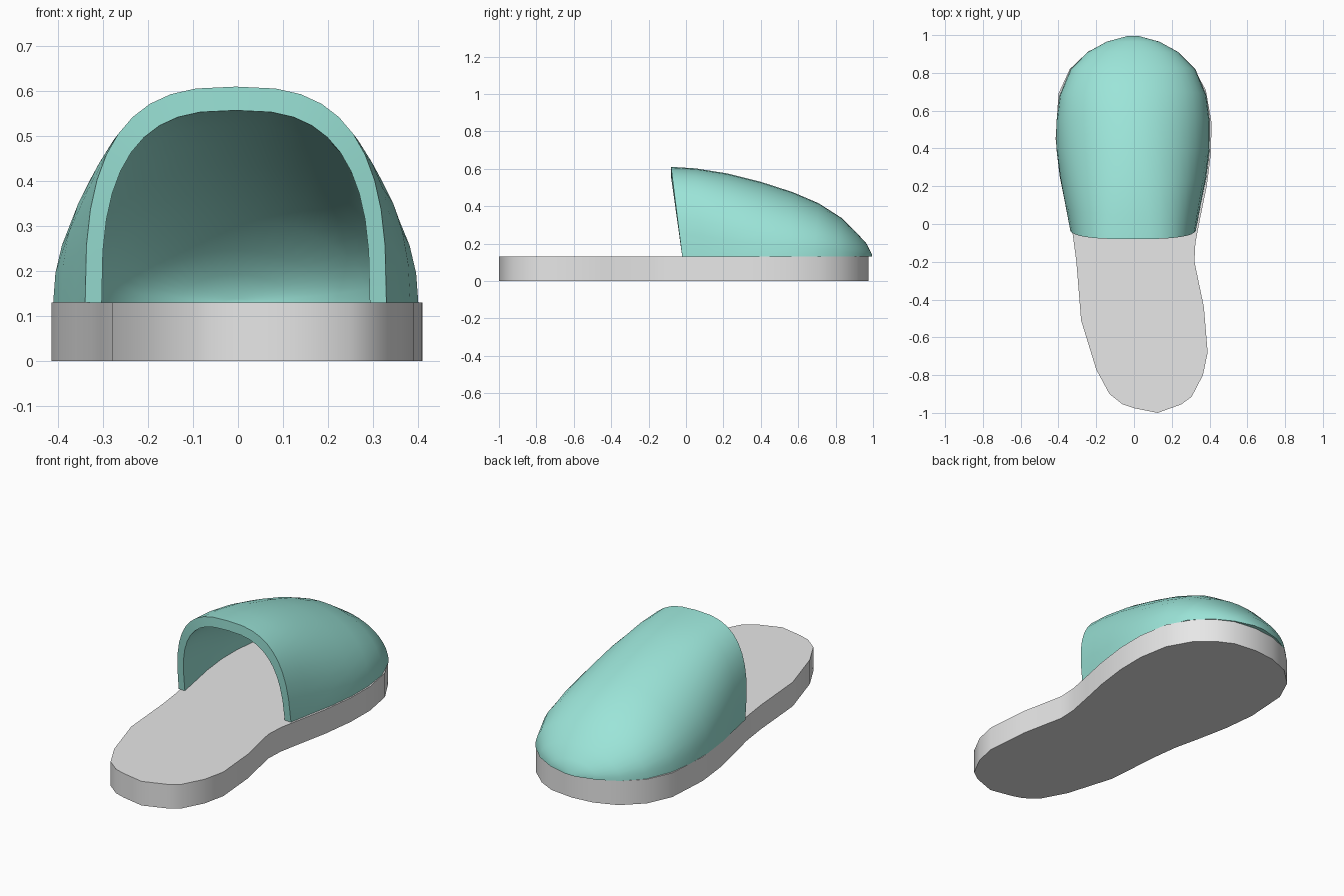
import bpy, bmesh, math

if "Cube" in bpy.data.objects:
    bpy.data.objects.remove(bpy.data.objects["Cube"])

SOLE_TOP = 0.13


def material(name, rgb):
    m = bpy.data.materials.new(name)
    m.diffuse_color = (*rgb, 1)
    m.use_nodes = True
    m.node_tree.nodes["Principled BSDF"].inputs["Base Color"].default_value = m.diffuse_color
    return m


def finish(name, bm, mat, angle):
    bmesh.ops.recalc_face_normals(bm, faces=bm.faces)
    mesh = bpy.data.meshes.new(name)
    bm.to_mesh(mesh)
    bm.free()
    mesh.materials.append(mat)
    ob = bpy.data.objects.new(name, mesh)
    bpy.context.collection.objects.link(ob)
    bpy.ops.object.select_all(action='DESELECT')
    ob.select_set(True)
    bpy.context.view_layer.objects.active = ob
    bpy.ops.object.shade_smooth_by_angle(angle=math.radians(angle))
    return ob


teal = material("teal", (0.33, 0.78, 0.69))
grey = material("light grey", (0.8, 0.8, 0.8))

# Sole: foot outline extruded straight up
outline = [(0, .975), (.13, .96), (.22, .915), (.31, .835), (.38, .71), (.41, .54),
           (.408, .38), (.385, .2), (.35, .03), (.325, -.1), (.32, -.2), (.37, -.44),
           (.39, -.68), (.365, -.8), (.305, -.915), (.25, -.955), (.125, -1), (0, -.975),
           (-.06, -.955), (-.13, -.9), (-.2, -.77), (-.28, -.51), (-.305, -.2),
           (-.325, -.05), (-.36, .1), (-.395, .27), (-.415, .45), (-.4, .69),
           (-.34, .82), (-.24, .915), (-.12, .962)]
bm = bmesh.new()
base = bm.faces.new([bm.verts.new((x, y, 0)) for x, y in outline])
top = bmesh.ops.extrude_face_region(bm, geom=[base], use_keep_orig=True)
bmesh.ops.translate(bm, vec=(0, 0, SOLE_TOP),
                    verts=[v for v in top['geom'] if isinstance(v, bmesh.types.BMVert)])
finish("sole", bm, grey, 40)

# Upper: arched sections lofted from the opening to the toe
# (y at the bottom, half width, y at the crown, height, squareness)
stations = [(-.02, .335, -.08, .48, 2.8), (.10, .358, .05, .472, 2.55),
            (.25, .388, .22, .445, 2.25), (.40, .406, .40, .40, 2.05),
            (.54, .406, .57, .345, 2), (.68, .388, .71, .285, 2),
            (.82, .33, .83, .208, 2), (.91, .24, .91, .13, 2),
            (.965, .14, .965, .07, 2), (.995, .03, .995, .01, 2)]
SEG = 20


def shell(bm, scale, toe_gap):
    rows = []
    for i, (yb, w, yt, h, n) in enumerate(stations):
        s = i / (len(stations) - 1)
        row = []
        for k in range(SEG + 1):
            a = math.pi * k / SEG
            c, sn = math.cos(a), max(math.sin(a), 0)
            if k in (0, SEG):
                sn = 0
            x = math.copysign(abs(c) ** (2 / n), c) * w * scale
            f = sn ** (2 / n)
            y = yb + (yt - yb) * f - toe_gap * s
            row.append(bm.verts.new((x - .005, y, SOLE_TOP + h * scale * f)))
        rows.append(row)
    for r, q in zip(rows, rows[1:]):
        for k in range(SEG):
            bm.faces.new((r[k], r[k + 1], q[k + 1], q[k]))
    bm.faces.new(rows[-1])
    return rows


bm = bmesh.new()
outer = shell(bm, 1.0, 0)
inner = shell(bm, 0.89, 0.05)
# Rim of the opening
for k in range(SEG):
    bm.faces.new((outer[0][k], outer[0][k + 1], inner[0][k + 1], inner[0][k]))
# Bottom edge resting on the sole
for k in (0, SEG):
    for i in range(len(stations) - 1):
        bm.faces.new((outer[i][k], outer[i + 1][k], inner[i + 1][k], inner[i][k]))
bm.faces.new((outer[-1][0], outer[-1][SEG], inner[-1][SEG], inner[-1][0]))
finish("upper", bm, teal, 60)
